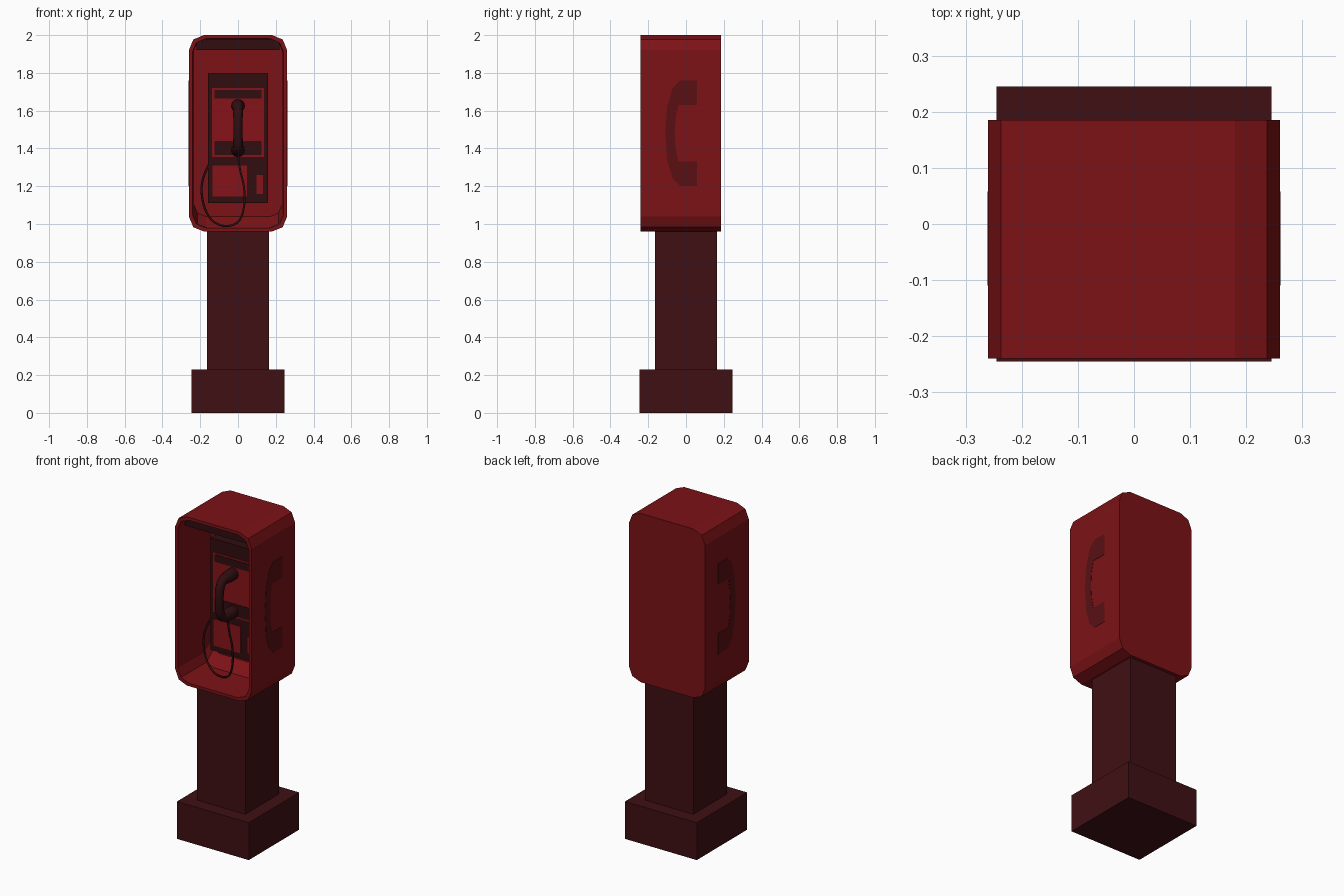
import bpy, bmesh

if "Cube" in bpy.data.objects:
    bpy.data.objects.remove(bpy.data.objects["Cube"])

def material(name, rgb):
    m = bpy.data.materials.new(name)
    m.diffuse_color = (*rgb, 1)
    m.use_nodes = True
    m.node_tree.nodes["Principled BSDF"].inputs["Base Color"].default_value = m.diffuse_color
    return m

RED = material("red_paint", (0.2, 0.006, 0.008))
BRIGHT = material("bright_red", (0.24, 0.007, 0.01))
DARK = material("dark_red", (0.05, 0.005, 0.007))
BLACK = material("dark_panel", (0.03, 0.004, 0.005))

def finish(name, bm, mat):
    bmesh.ops.recalc_face_normals(bm, faces=bm.faces)
    me = bpy.data.meshes.new(name)
    bm.to_mesh(me)
    bm.free()
    me.materials.append(mat)
    ob = bpy.data.objects.new(name, me)
    bpy.context.collection.objects.link(ob)
    return ob

def box(name, x, y, z, mat):
    bm = bmesh.new()
    bmesh.ops.create_cube(bm, size=1)
    for v in bm.verts:
        for i, (a, b) in enumerate((x, y, z)):
            v.co[i] = b if v.co[i] > 0 else a
    return finish(name, bm, mat)

def tube(name, pts, mat, res=6, sides=4):
    # each point is x, y, z, radius
    cu = bpy.data.curves.new(name, 'CURVE')
    cu.dimensions = '3D'
    cu.bevel_depth = 1
    cu.bevel_resolution = sides
    cu.use_fill_caps = True
    s = cu.splines.new('NURBS')
    s.points.add(len(pts) - 1)
    for p, (x, y, z, r) in zip(s.points, pts):
        p.co = (x, y, z, 1)
        p.radius = r
    s.use_endpoint_u = True
    s.order_u = 3
    s.resolution_u = res
    s.use_smooth = True
    cu.materials.append(mat)
    ob = bpy.data.objects.new(name, cu)
    bpy.context.collection.objects.link(ob)
    return ob

def rounded(hw, z0, z1, c):
    # rectangle with two-segment corners
    k = 0.29 * c
    q = [(hw, c, 0), (hw - k, k, 0), (hw - c, 0, 0)]
    right_top = [(x, z1 - d) for x, d, _ in q]
    right_bot = [(x, z0 + d) for x, d, _ in reversed(q)]
    left_top = [(-x, z) for x, z in reversed(right_top)]
    left_bot = [(-x, z) for x, z in reversed(right_bot)]
    return right_top + left_top + left_bot + right_bot

# Base and post
box("base", (-0.245, 0.245), (-0.245, 0.245), (0, 0.23), DARK)
box("post", (-0.165, 0.165), (-0.165, 0.165), (0.23, 0.97), DARK)

# Open-fronted housing: outer shell, rim and cavity in one skin
bm = bmesh.new()
sections = [
    (0.185, rounded(0.26, 0.96, 2.0, 0.08)),
    (-0.24, rounded(0.26, 0.96, 2.0, 0.08)),
    (-0.24, rounded(0.242, 0.978, 1.982, 0.075)),
    (0.0, rounded(0.236, 0.982, 1.98, 0.07)),
    (0.07, rounded(0.232, 1.04, 1.98, 0.06)),
]
loops = [[bm.verts.new((x, y, z)) for x, z in prof] for y, prof in sections]
for a, b in zip(loops, loops[1:]):
    for i in range(len(a)):
        j = (i + 1) % len(a)
        bm.faces.new((a[i], a[j], b[j], b[i]))
bm.faces.new(loops[0])
bm.faces.new(loops[-1])
finish("housing", bm, RED)

# Header panel under the ceiling
box("header_panel", (-0.22, 0.22), (-0.2, 0.07), (1.92, 1.98), BLACK)

# Phone body and its plates: name, x range, z range, front y, material
box("phone_body", (-0.16, 0.16), (-0.04, 0.08), (1.11, 1.8), BLACK)
for name, x, z, y, mat in [
    ("upper_plate", (-0.138, 0.138), (1.355, 1.72), -0.046, BRIGHT),
    ("display_strip", (-0.125, 0.125), (1.665, 1.71), -0.049, BLACK),
    ("keypad_strip", (-0.125, 0.125), (1.365, 1.44), -0.049, BLACK),
    ("lower_plate", (-0.135, 0.048), (1.145, 1.31), -0.046, BRIGHT),
    ("coin_return", (0.097, 0.132), (1.16, 1.26), -0.046, BRIGHT),
]:
    box(name, x, (y, -0.03), z, mat)

# Handset: symmetric about its mid height
half = [(-0.047, 0.117, 0.036), (-0.08, 0.117, 0.038), (-0.11, 0.117, 0.034),
        (-0.16, 0.112, 0.026), (-0.183, 0.06, 0.025)]
mid = 1.508
pts = [(0, y, mid + d, r) for y, d, r in half]
pts += [(0, y, mid - d, r) for y, d, r in reversed(half)]
tube("handset", pts, BLACK, 5, 4)

# Cord looping from the handset to the phone body
cord = [(0, -0.1, 1.37), (0.005, -0.1, 1.3), (0.035, -0.1, 1.2), (0.035, -0.1, 1.08),
        (0, -0.09, 0.995), (-0.1, -0.08, 0.985), (-0.17, -0.07, 1.05),
        (-0.2, -0.06, 1.18), (-0.175, -0.04, 1.28), (-0.15, -0.02, 1.32)]
tube("cord", [(*p, 0.006) for p in cord], BLACK, 5, 1)

# Handset-shaped panel on each side
shape = [(0.058, 1.76), (-0.03, 1.76), (-0.07, 1.72), (-0.1, 1.62), (-0.11, 1.48)]
inner = [(-0.06, 1.48), (-0.055, 1.56), (-0.04, 1.63), (0.058, 1.63)]
c = 1.48
top = shape + inner
for side in (-1, 1):
    bm = bmesh.new()
    for flip in (1, -1):
        vs = [bm.verts.new((side * 0.2615, y, c + flip * (z - c))) for y, z in top]
        bm.faces.new(vs)
    bmesh.ops.remove_doubles(bm, verts=bm.verts, dist=0.0005)
    ext = bmesh.ops.extrude_face_region(bm, geom=bm.faces[:])
    for v in ext["geom"]:
        if isinstance(v, bmesh.types.BMVert):
            v.co.x -= side * 0.003
    finish("side_panel_left" if side < 0 else "side_panel_right", bm,
           material("side_red", (0.1, 0.005, 0.007)))
